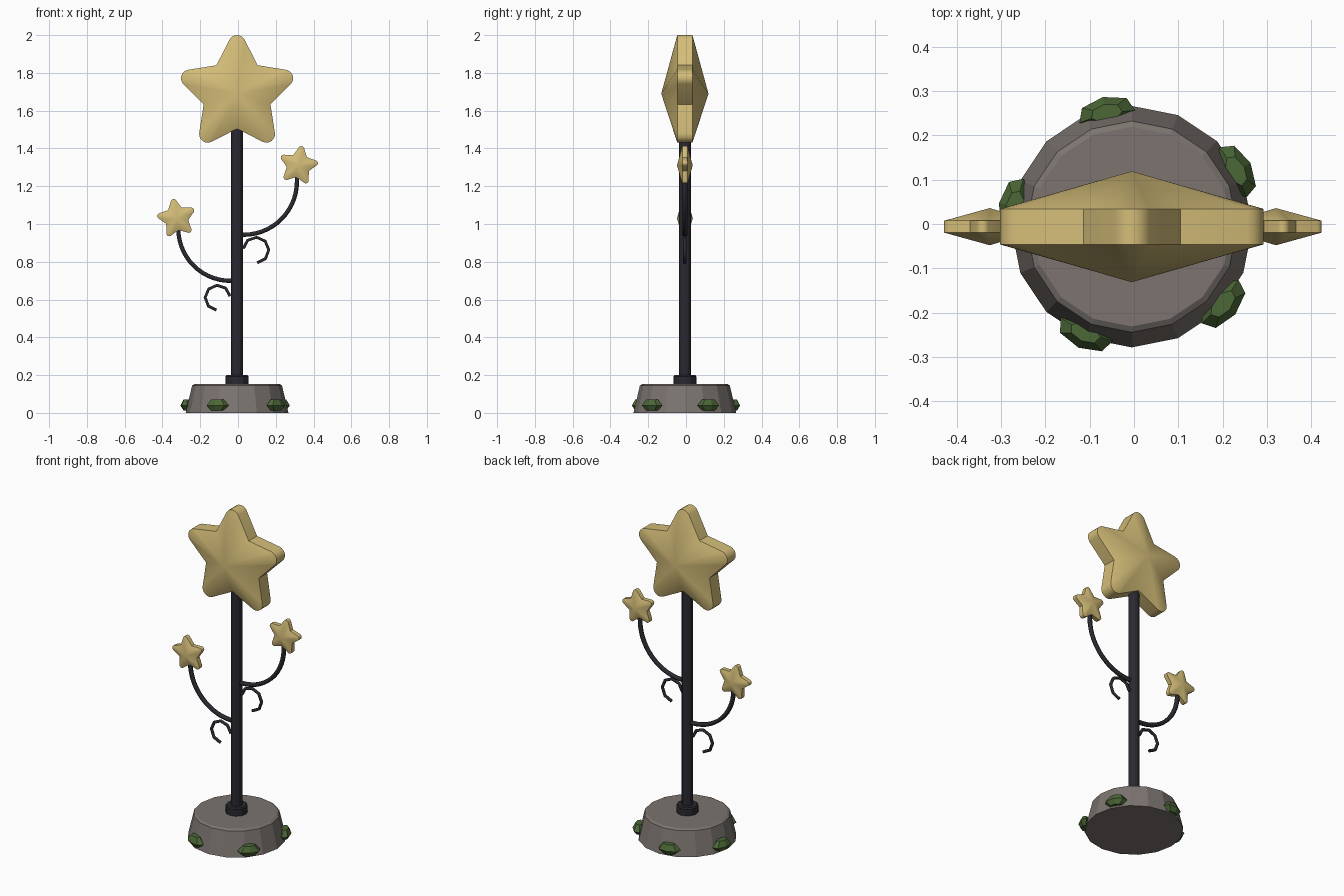
import bpy, bmesh
from math import sin, cos, pi, radians, atan2

cube = bpy.data.objects.get("Cube")
if cube:
    bpy.data.objects.remove(cube, do_unlink=True)

CX, CY = -0.005, -0.006   # shared axis of base, post and stars


def material(name, rgb):
    m = bpy.data.materials.new(name)
    m.use_nodes = True
    m.diffuse_color = (*rgb, 1)
    m.node_tree.nodes["Principled BSDF"].inputs["Base Color"].default_value = (*rgb, 1)
    return m


GOLD = material("pale gold", (0.66, 0.51, 0.19))
IRON = material("dark iron", (0.022, 0.022, 0.03))
STONE = material("grey stone", (0.2, 0.175, 0.16))
MOSS = material("moss green", (0.07, 0.135, 0.037))


def finish(name, bm, mat, loc, smooth=None):
    bmesh.ops.recalc_face_normals(bm, faces=bm.faces)
    me = bpy.data.meshes.new(name)
    bm.to_mesh(me)
    bm.free()
    me.materials.append(mat)
    if smooth:
        me.shade_smooth()
        me.set_sharp_from_angle(angle=radians(smooth))
    ob = bpy.data.objects.new(name, me)
    ob.location = loc
    bpy.context.collection.objects.link(ob)
    return ob


def bridge(bm, a, b):
    n = len(a)
    for i in range(n):
        j = (i + 1) % n
        bm.faces.new((a[i], a[j], b[j], b[i]))


def lathe(name, profile, sides, mat, loc, smooth=None):
    """Turn (radius, height) pairs into a capped solid."""
    bm = bmesh.new()
    rings = [[bm.verts.new((r * sin(2 * pi * i / sides), -r * cos(2 * pi * i / sides), z))
              for i in range(sides)] for r, z in profile]
    for a, b in zip(rings, rings[1:]):
        bridge(bm, a, b)
    bm.faces.new(rings[0])
    bm.faces.new(rings[-1])
    return finish(name, bm, mat, loc, smooth)


def star(name, x, z, size, tilt):
    """Five rounded points, a flat rim and a raised centre on both sides."""
    outline = []
    for k in range(5):
        a = pi / 2 + k * 2 * pi / 5
        for step in range(-3, 4):
            t = a + radians(20 * step)
            outline.append((0.265 * cos(a) + 0.045 * cos(t), 0.265 * sin(a) + 0.045 * sin(t)))
        outline.append((0.186 * cos(a + pi / 5), 0.186 * sin(a + pi / 5)))
    bm = bmesh.new()
    rims = []
    for side in (-1, 1):
        rim = [bm.verts.new((u, side * 0.04, v)) for u, v in outline]
        apex = bm.verts.new((0, side * 0.125, 0))
        for i in range(len(rim)):
            bm.faces.new((rim[i], rim[(i + 1) % len(rim)], apex))
        rims.append(rim)
    bridge(bm, *rims)
    ob = finish(name, bm, GOLD, (x, CY, z), 30)
    ob.scale = (size,) * 3
    ob.rotation_euler.y = -radians(tilt)


def tube(name, points, radius):
    cu = bpy.data.curves.new(name, 'CURVE')
    cu.dimensions = '3D'
    cu.bevel_depth = radius
    cu.bevel_resolution = 1
    cu.use_fill_caps = True
    sp = cu.splines.new('POLY')
    sp.points.add(len(points) - 1)
    for p, (x, z) in zip(sp.points, points):
        p.co = (x, CY, z, 1)
    cu.materials.append(IRON)
    ob = bpy.data.objects.new(name, cu)
    bpy.context.collection.objects.link(ob)
    bpy.ops.object.select_all(action='DESELECT')
    ob.select_set(True)
    bpy.context.view_layer.objects.active = ob
    bpy.ops.object.convert(target='MESH')


def arc(cx, cz, r, start, end, steps):
    angles = [radians(start + (end - start) * i / steps) for i in range(steps + 1)]
    return [(cx + r * cos(a), cz + r * sin(a)) for a in angles]


# Stone base, collar and post
lathe("stone_base", [(0.272, 0), (0.238, 0.145), (0.225, 0.153)], 16, STONE, (CX, CY, 0))
lathe("post_collar", [(0.061, 0.14), (0.061, 0.193), (0.055, 0.2)], 12, IRON, (CX, CY, 0))
lathe("post", [(0.032, 0.15), (0.032, 1.55)], 12, IRON, (CX, CY, 0))

# Stars
star("large_star", CX, 1.69, 1, 0)
star("left_small_star", 0.32, 1.31, 0.335, -10)
star("right_small_star", -0.325, 1.03, 0.335, 10)

# Curved branches with a curl beneath each
tube("left_branch", [(CX, 0.945)] + arc(0.03, 1.225, 0.282, -90, 0, 14) + [(0.316, 1.28)], 0.013)
tube("right_branch", [(CX, 0.7)] + arc(-0.04, 0.975, 0.276, 270, 180, 14) + [(-0.32, 1.0)], 0.013)
tube("left_curl", arc(0.095, 0.862, 0.068, 173, -85, 6), 0.009)
tube("right_curl", arc(-0.108, 0.61, 0.066, 7, 265, 6), 0.009)

# Moss clumps around the foot of the base
for i, (x, y) in enumerate([(-0.062, 0.25), (0.23, 0.12), (0.2, -0.18),
                            (-0.11, -0.245), (-0.268, 0.04)]):
    clump = lathe(f"moss_clump_{i + 1}", [(0.55, -1), (1, -0.1), (0.55, 1)], 7, MOSS, (x, y, 0.042))
    clump.scale = (0.066, 0.037, 0.03)
    clump.rotation_euler.z = atan2(y - CY, x - CX) + pi / 2
